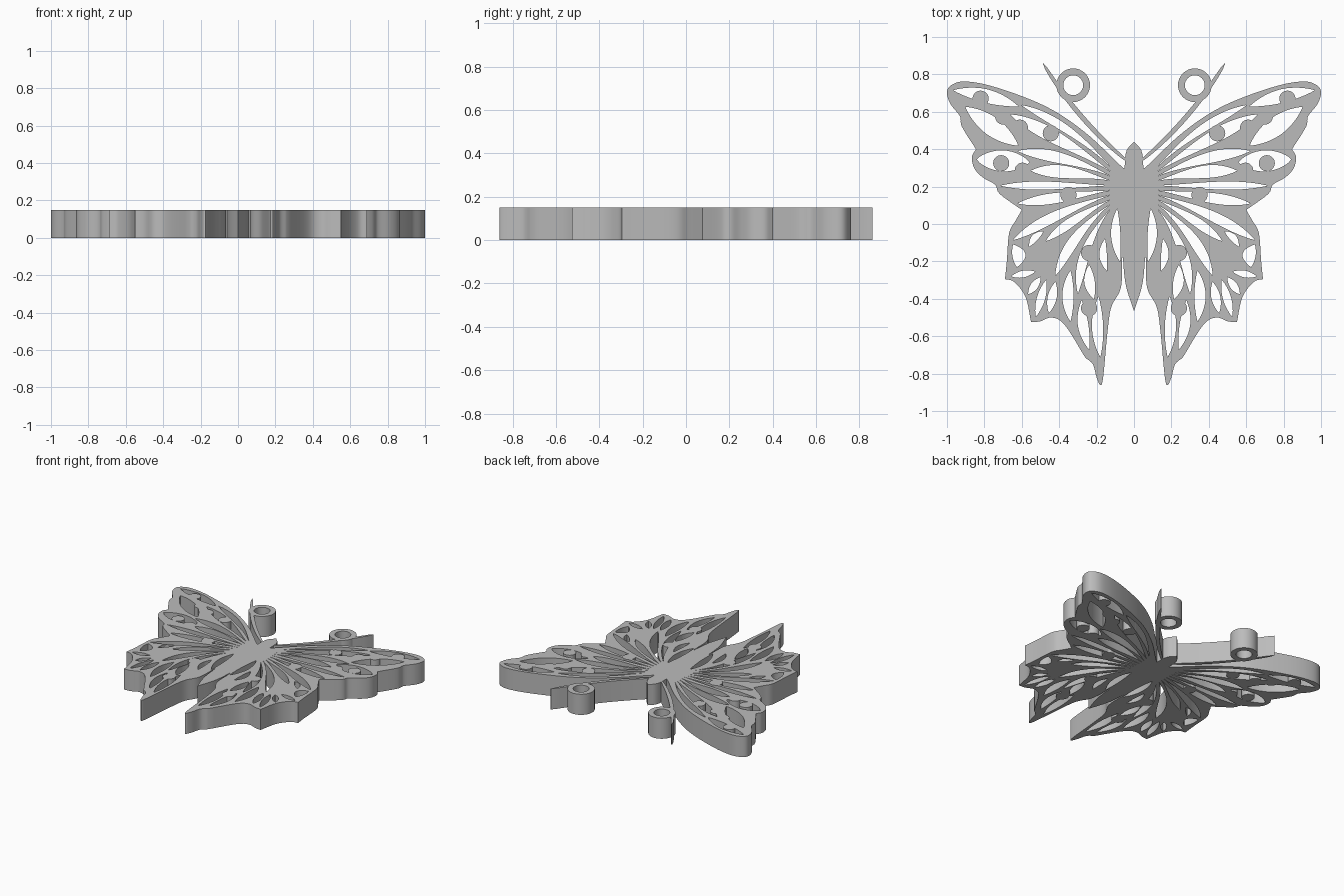
import bpy
import bmesh
from math import cos, sin, pi, tau
from mathutils import Vector

THICKNESS = 0.15

cube = bpy.data.objects.get("Cube")
if cube:
    bpy.data.objects.remove(cube, do_unlink=True)

grey = bpy.data.materials.new("plain grey")
grey.use_nodes = True
grey.diffuse_color = (0.5, 0.5, 0.5, 1)
shader = next(n for n in grey.node_tree.nodes if n.type == "BSDF_PRINCIPLED")
shader.inputs["Base Color"].default_value = grey.diffuse_color


def smooth(points, steps=5):
    """Sample a Catmull-Rom curve through the points."""
    pts = [Vector(p) for p in points]
    pts = [pts[0] * 2 - pts[1]] + pts + [pts[-1] * 2 - pts[-2]]
    out = []
    for a, b, c, d in zip(pts, pts[1:], pts[2:], pts[3:]):
        for i in range(steps):
            t = i / steps
            out.append(b + (c - a) * (t / 2)
                       + (a * 2 - b * 5 + c * 4 - d) * (t * t / 2)
                       + (b * 3 - a - c * 3 + d) * (t ** 3 / 2))
    return out + [pts[-2]]


def extend(outline, *points):
    """Add a smooth run to an outline, leaving a sharp corner where it starts."""
    outline += smooth([outline[-1], *points])[1:]


def leaf(start, end, width, bend, peak=1.0, blunt=0.8, steps=20):
    """Pointed leaf outline: bend bows the spine, peak moves the widest place to the end."""
    start, end = Vector(start), Vector(end)
    along = end - start
    across = Vector((-along.y, along.x)).normalized()
    left, right = [], []
    for i in range(steps + 1):
        t = i / steps
        centre = start + along * t + across * (bend * 4 * t * (1 - t))
        half = max(width * max(sin(pi * t ** peak), 0) ** blunt, 0.001)
        left.append(centre + across * half)
        right.append(centre - across * half)
    return left + right[::-1]


def circle(centre, radius, sides=32):
    return [Vector(centre) + radius * Vector((cos(tau * i / sides), sin(tau * i / sides)))
            for i in range(sides)]


def plate(name, loops, mirror=True):
    """Fill closed loops (inner loops become holes) and give them thickness."""
    curve = bpy.data.curves.new(name, "CURVE")
    curve.dimensions = "2D"
    curve.fill_mode = "BOTH"
    curve.extrude = THICKNESS / 2
    for loop in loops:
        spline = curve.splines.new("POLY")
        spline.points.add(len(loop) - 1)
        for point, co in zip(spline.points, loop):
            point.co = (co.x, co.y, 0, 1)
        spline.use_cyclic_u = True
    source = bpy.data.objects.new(name + "_curve", curve)
    bpy.context.collection.objects.link(source)
    graph = bpy.context.evaluated_depsgraph_get()
    mesh = bpy.data.meshes.new_from_object(source.evaluated_get(graph))
    bpy.data.objects.remove(source, do_unlink=True)

    bm = bmesh.new()
    bm.from_mesh(mesh)
    bmesh.ops.remove_doubles(bm, verts=bm.verts, dist=0.0002)
    bmesh.ops.translate(bm, verts=bm.verts, vec=(0, 0, THICKNESS / 2))
    bmesh.ops.recalc_face_normals(bm, faces=bm.faces)
    bm.to_mesh(mesh)
    bm.free()
    mesh.materials.clear()
    mesh.materials.append(grey)
    obj = bpy.data.objects.new(name, mesh)
    bpy.context.collection.objects.link(obj)
    bpy.ops.object.select_all(action="DESELECT")
    obj.select_set(True)
    bpy.context.view_layer.objects.active = obj
    bpy.ops.object.shade_smooth_by_angle()
    if mirror:
        mod = obj.modifiers.new("mirror", "MIRROR")
        mod.use_mirror_merge = False


# Wing outline: root, leading edge, trailing edge, scallops and tail
wing = [Vector((.03, -.17)), Vector((.03, .28))]
extend(wing, (.08, .32), (.235, .468), (.396, .586), (.555, .666), (.77, .74), (.91, .762),
       (.98, .74), (1, .7), (.98, .64), (.93, .575), (.92, .52), (.845, .4))
extend(wing, (.866, .36), (.855, .3), (.81, .25), (.743, .21), (.717, .16), (.6, .075))
extend(wing, (.636, .013), (.668, -.05), (.68, -.2), (.69, -.295))
extend(wing, (.64, -.31), (.58, -.39), (.55, -.525))
extend(wing, (.5, -.52), (.44, -.5), (.37, -.54), (.26, -.715))
extend(wing, (.22, -.75), (.2, -.82), (.18, -.86), (.165, -.82), (.14, -.56),
       (.12, -.44), (.07, -.34), (.063, -.18))

# Long openings fanning out from evenly spaced roots: tip, width, bend
fan = [
    ((.6, .635), .022, .03),
    ((.66, .585), .036, .012),
    ((.62, .39), .03, .023),
    ((.55, .285), .034, .016),
    ((.71, .205), .022, 0),
    ((.62, .11), .028, 0),
    ((.645, -.085), .028, .02),
    ((.47, -.09), .025, .012),
    ((.42, -.275), .028, .035),
    ((.3, -.37), .026, .04),
]
openings = [leaf((.13, .31 - .026 * i), tip, width, bend, peak=1.6)
            for i, (tip, width, bend) in enumerate(fan)]

# Openings at the upper wing rim
openings += [
    leaf((.62, .63), (.965, .715), .036, .012),
    leaf((.62, .42), (.9, .625), .05, 0),
    leaf((.56, .33), (.84, .345), .056, 0, blunt=.7),
]

# Openings around the lower wing and tail
openings += [
    leaf((.645, -.11), (.625, -.23), .035, -.02),
    leaf((.485, -.04), (.56, -.12), .018, .01),
    leaf((.09, .08), (.075, -.2), .025, .015),
    leaf((.155, -.08), (.145, -.25), .02, .015),
    leaf((.24, -.22), (.215, -.4), .028, .01),
    leaf((.19, -.39), (.18, -.71), .03, .01),
    leaf((.28, -.41), (.24, -.67), .028, .012),
    leaf((.34, -.25), (.34, -.52), .03, .013),
    leaf((.42, -.31), (.455, -.475), .024, 0),
    leaf((.47, -.3), (.525, -.495), .022, 0),
    leaf((.5, -.285), (.565, -.375), .02, 0),
    leaf((.53, -.255), (.655, -.28), .018, 0),
]
plate("wings", [wing] + openings)

# Round knobs growing into the openings
knobs = [(.82, .67), (.7, .575), (.61, .515), (.445, .485), (.71, .325),
         (.595, .285), (.35, .155), (.24, -.155), (.24, -.45)]
for number, centre in enumerate(knobs, start=1):
    plate(f"wing_knob_{number}", [circle(centre, .043)])

# Body with pointed head and tapered abdomen
side = smooth([(0, .44), (.045, .375), (.05, .2), (.062, .05), (.06, -.15),
               (.045, -.32), (0, -.467)])
body = side + [Vector((-p.x, p.y)) for p in side[-2:0:-1]]
plate("body", [body], mirror=False)

# Feelers with a ring resting against each
plate("feelers", [leaf((.03, .33), (.487, .86), .013, -.03, blunt=.3)])
plate("feeler_rings", [circle((.325, .742), radius) for radius in (.09, .053)])
